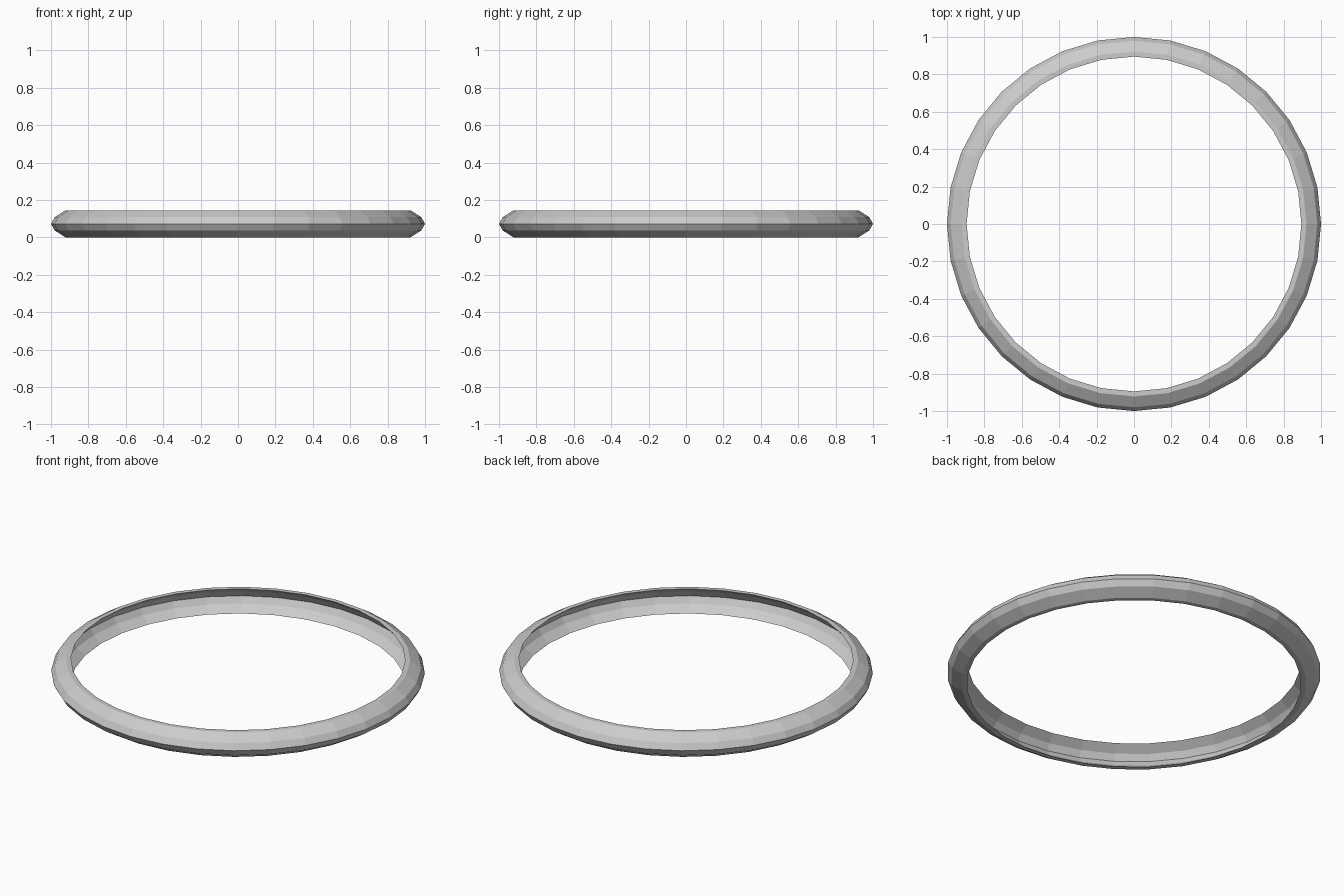
import bpy, bmesh
from math import cos, sin, pi

if "Cube" in bpy.data.objects:
    bpy.data.objects.remove(bpy.data.objects["Cube"])

SEGMENTS = 32
# Cross-section (radius, height): convex outside, hollowed inside, flat rims
outer = [(0.922, 0.0), (0.98, 0.037), (1.0, 0.0725), (0.98, 0.108), (0.922, 0.145)]
inner = [(0.895, 0.145), (0.943, 0.108), (0.964, 0.0725), (0.943, 0.037), (0.895, 0.0)]
profile = outer + inner

# Ring band: sweep the closed profile around z
bm = bmesh.new()
rings = []
for i in range(SEGMENTS):
    a = 2 * pi * i / SEGMENTS
    rings.append([bm.verts.new((r * cos(a), r * sin(a), z)) for r, z in profile])
n = len(profile)
for i in range(SEGMENTS):
    a, b = rings[i], rings[(i + 1) % SEGMENTS]
    for j in range(n):
        k = (j + 1) % n
        bm.faces.new((a[j], b[j], b[k], a[k]))
bmesh.ops.recalc_face_normals(bm, faces=bm.faces)

mesh = bpy.data.meshes.new("ring_band")
bm.to_mesh(mesh)
bm.free()
bpy.context.collection.objects.link(bpy.data.objects.new("ring_band", mesh))
